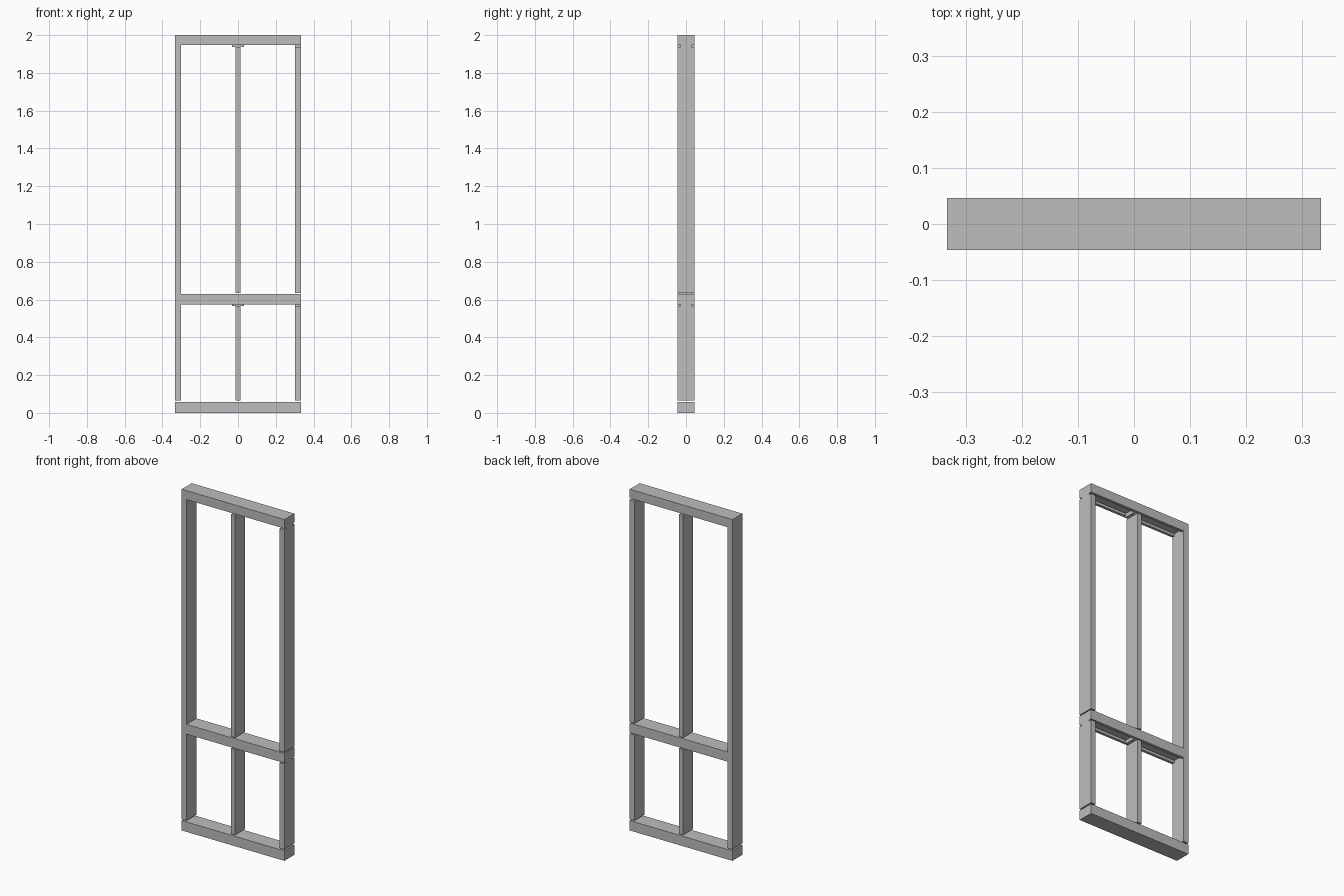
import bpy
import bmesh

cube = bpy.data.objects.get("Cube")
if cube:
    bpy.data.objects.remove(cube)

grey = bpy.data.materials.new("matte_grey")
grey.use_nodes = True
colour = (0.51, 0.51, 0.51, 1)
grey.diffuse_color = colour
grey.node_tree.nodes["Principled BSDF"].inputs["Base Color"].default_value = colour

W, D = 0.333, 0.046        # half width and half depth of the frame
POST = 0.032               # side post width
MULLION = 0.0135           # half width of the centre post
GROOVE = 0.03              # half depth of the rail channel
GROOVE_H = 0.015


def prism(name, profile, x0, x1):
    """Extrude a (y, z) profile along x."""
    bm = bmesh.new()
    face = bm.faces.new([bm.verts.new((x0, y, z)) for y, z in profile])
    out = bmesh.ops.extrude_face_region(bm, geom=[face])
    verts = [v for v in out["geom"] if isinstance(v, bmesh.types.BMVert)]
    bmesh.ops.translate(bm, verts=verts, vec=(x1 - x0, 0, 0))
    bmesh.ops.recalc_face_normals(bm, faces=bm.faces)
    mesh = bpy.data.meshes.new(name)
    bm.to_mesh(mesh)
    bm.free()
    mesh.materials.append(grey)
    obj = bpy.data.objects.new(name, mesh)
    bpy.context.collection.objects.link(obj)
    return obj


def box(name, x0, x1, half_y, z0, z1):
    h = half_y
    return prism(name, [(-h, z0), (h, z0), (h, z1), (-h, z1)], x0, x1)


def channel_rail(name, z0, z1):
    """Rail with a channel along its underside."""
    g, top = GROOVE, z0 + GROOVE_H
    profile = [(-D, z0), (-g, z0), (-g, top), (g, top),
               (g, z0), (D, z0), (D, z1), (-D, z1)]
    return prism(name, profile, -W + POST, W)


# Sill and the continuous right-hand post
box("bottom_sill", -W, W, D, 0, 0.058)
box("right_post", -W, -W + POST, D, 0.066, 2)

# Rails
channel_rail("top_rail", 1.947, 2)
channel_rail("middle_rail", 0.573, 0.63)

# Two bays of posts, each with a connector plate seated in the rail above
for bay, z0, z1, gap in (("upper", 0.636, 1.947, 0.009),
                         ("lower", 0.066, 0.573, 0.006)):
    for part, x0, x1, plate in (("centre", -MULLION, MULLION, 0.018),
                                ("left", W - POST, W, 0)):
        box(f"{bay}_{part}_post", x0, x1, D, z0, z1 - gap)
        box(f"{bay}_{part}_plate", x0 - plate, x1 + plate, GROOVE,
            z1 - gap, z1 + GROOVE_H)
